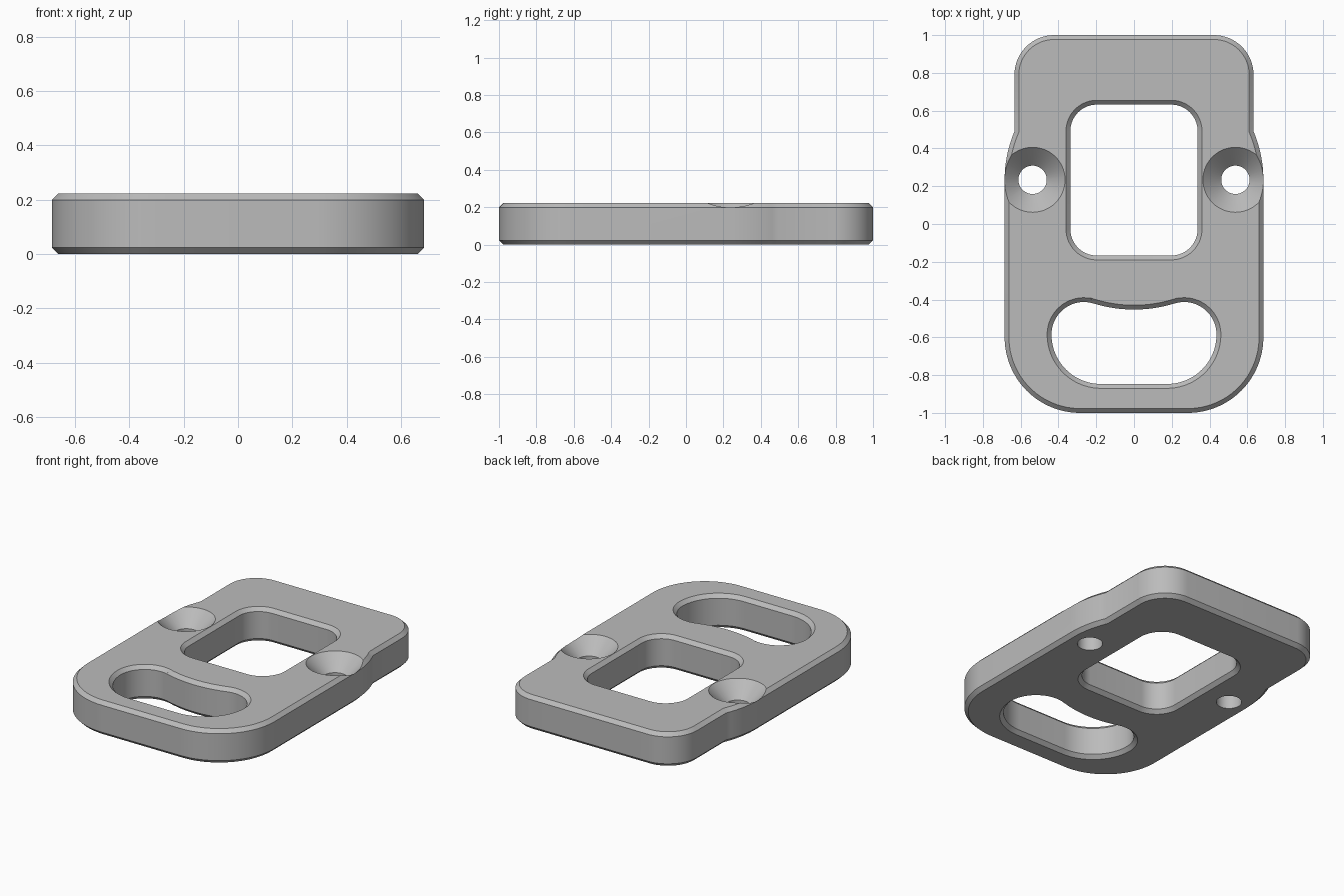
import bpy, bmesh
from math import radians, cos, sin, atan2, degrees
from mathutils import Vector

HEIGHT, CHAMFER = 0.222, 0.023

cube = bpy.data.objects.get("Cube")
if cube:
    bpy.data.objects.remove(cube, do_unlink=True)

grey = bpy.data.materials.new("plain grey")
grey.use_nodes = True
grey.diffuse_color = (0.5, 0.5, 0.5, 1)
grey.node_tree.nodes["Principled BSDF"].inputs["Base Color"].default_value = (0.5, 0.5, 0.5, 1)


def arc(cx, cy, r, start, end, steps=14):
    """Points on an arc, angles in degrees."""
    angles = [radians(start + (end - start) * i / steps) for i in range(steps + 1)]
    return [Vector((cx + r * cos(a), cy + r * sin(a))) for a in angles]


def mirrored(half):
    """Close a right-hand half profile (bottom to top) across x = 0."""
    pts = half + [Vector((-p.x, p.y)) for p in reversed(half)]
    return [p for i, p in enumerate(pts) if (p - pts[i - 1]).length > 1e-5]


def offset(pts, d):
    """Move a counter-clockwise outline outwards by d."""
    out = []
    for i, p in enumerate(pts):
        a = (p - pts[i - 1]).normalized()
        b = (pts[(i + 1) % len(pts)] - p).normalized()
        na, nb = Vector((a.y, -a.x)), Vector((b.y, -b.x))
        out.append(p + (na + nb) * (d / (1 + na.dot(nb))))
    return out


def loft(name, rings):
    """Solid through a stack of (outline, z) rings."""
    bm = bmesh.new()
    loops = [[bm.verts.new((p.x, p.y, z)) for p in pts] for pts, z in rings]
    n = len(loops[0])
    for low, high in zip(loops, loops[1:]):
        for i in range(n):
            j = (i + 1) % n
            bm.faces.new((low[i], low[j], high[j], high[i]))
    bm.faces.new(loops[0][::-1])
    bm.faces.new(loops[-1])
    bmesh.ops.recalc_face_normals(bm, faces=bm.faces[:])
    mesh = bpy.data.meshes.new(name)
    bm.to_mesh(mesh)
    bm.free()
    mesh.materials.append(grey)
    obj = bpy.data.objects.new(name, mesh)
    bpy.context.collection.objects.link(obj)
    return obj


def opening(name, pts):
    """Cutter for a through opening with chamfered rims."""
    over = 0.02
    flare = offset(pts, CHAMFER + over)
    return loft(name, [(flare, -over), (pts, CHAMFER),
                       (pts, HEIGHT - CHAMFER), (flare, HEIGHT + over)])


# Plate: wide rounded front, bulging shoulders, narrower back
bulge_r = 0.65
bulge_end = degrees(atan2(0.255, bulge_r - 0.052))
outline = mirrored(arc(0.285, -0.6, 0.4, -90, 0, 24)
                   + arc(0.685 - bulge_r, 0.235, bulge_r, 0, bulge_end, 8)
                   + arc(0.423, 0.79, 0.21, 0, 90, 16))
inset = offset(outline, -CHAMFER)
plate = loft("plate", [(inset, 0), (outline, CHAMFER),
                       (outline, HEIGHT - CHAMFER), (inset, HEIGHT)])

# Rounded rectangular window
window = mirrored(arc(0.197, -0.027, 0.14, -90, 0) + arc(0.197, 0.492, 0.14, 0, 90))

# Kidney slot: round ends joined by a shallow dip on its back edge
dip_r, dip_y = 0.723, 0.27
lobe_r = 0.172
turn = degrees(atan2(dip_y + 0.585, 0.265))
slot = mirrored(arc(0.175, -0.585, 0.262, -90, 0, 20)
                + arc(0.265, -0.585, lobe_r, 0, 180 - turn, 18)
                + arc(0, dip_y, dip_r, -turn, -90, 10))

cutters = [opening("window_cutter", window), opening("slot_cutter", slot)]

# Countersunk screw holes
for side, x in (("left", 0.537), ("right", -0.537)):
    def circle(r):
        return arc(x, 0.234, r, 0, 360, 56)[:-1]
    cutters.append(loft(side + "_screw_cutter", [
        (circle(0.075), -0.05), (circle(0.075), HEIGHT - 0.097),
        (circle(0.172), HEIGHT), (circle(0.212), HEIGHT + 0.04)]))

for cutter in cutters:
    cutter.hide_render = True
    mod = plate.modifiers.new(cutter.name, 'BOOLEAN')
    mod.operation = 'DIFFERENCE'
    mod.solver = 'EXACT'
    mod.object = cutter

# Apply the cuts, drop the helpers and shade
bpy.ops.object.select_all(action='DESELECT')
plate.select_set(True)
bpy.context.view_layer.objects.active = plate
for mod in list(plate.modifiers):
    bpy.ops.object.modifier_apply(modifier=mod.name)
for cutter in cutters:
    bpy.data.objects.remove(cutter, do_unlink=True)
bpy.ops.object.shade_smooth_by_angle(angle=radians(30))
